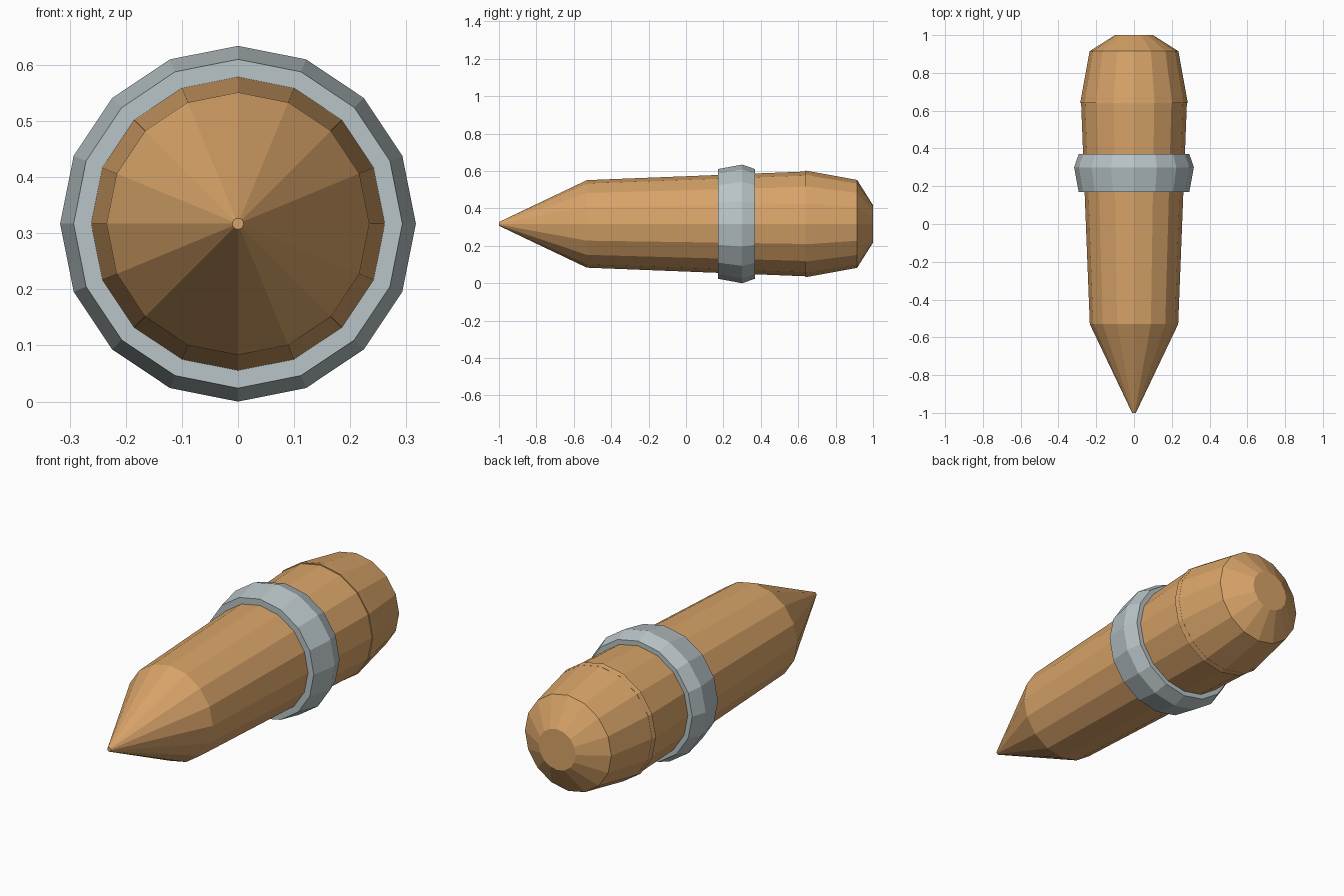
import bpy, bmesh, math

if "Cube" in bpy.data.objects:
    bpy.data.objects.remove(bpy.data.objects["Cube"])

SIDES = 16
AXIS_Z = 0.317


def material(name, color):
    m = bpy.data.materials.new(name)
    m.diffuse_color = (*color, 1)
    m.use_nodes = True
    m.node_tree.nodes["Principled BSDF"].inputs["Base Color"].default_value = m.diffuse_color
    return m


def lathe(name, profile, mat):
    """Closed faceted solid turned around the y axis; profile holds (y, radius)."""
    bm = bmesh.new()
    rings = []
    for y, r in profile:
        angles = [2 * math.pi * i / SIDES for i in range(SIDES)]
        rings.append([bm.verts.new((r * math.cos(a), y, r * math.sin(a))) for a in angles])
    for a, b in zip(rings, rings[1:]):
        for i in range(SIDES):
            j = (i + 1) % SIDES
            bm.faces.new((a[i], a[j], b[j], b[i]))
    bm.faces.new(rings[0])
    bm.faces.new(rings[-1])
    bmesh.ops.recalc_face_normals(bm, faces=bm.faces)
    mesh = bpy.data.meshes.new(name)
    bm.to_mesh(mesh)
    bm.free()
    mesh.materials.append(mat)
    obj = bpy.data.objects.new(name, mesh)
    obj.location.z = AXIS_Z
    bpy.context.collection.objects.link(obj)
    return obj


copper = material("copper", (0.69, 0.37, 0.14))
steel = material("steel", (0.48, 0.55, 0.57))

# Pointed, slightly flaring shaft; its end just breaks the surface of the cap
lathe("pointed_shaft", [(-1, 0.01), (-0.53, 0.234), (0.665, 0.281)], copper)

# Tapered rear cap with a small lip over the shaft
lathe("rear_cap", [(0.64, 0.285), (0.915, 0.235), (1, 0.1)], copper)

# Raised metal band
lathe("band", [(0.17, 0.293), (0.30, 0.317), (0.37, 0.293)], steel)
